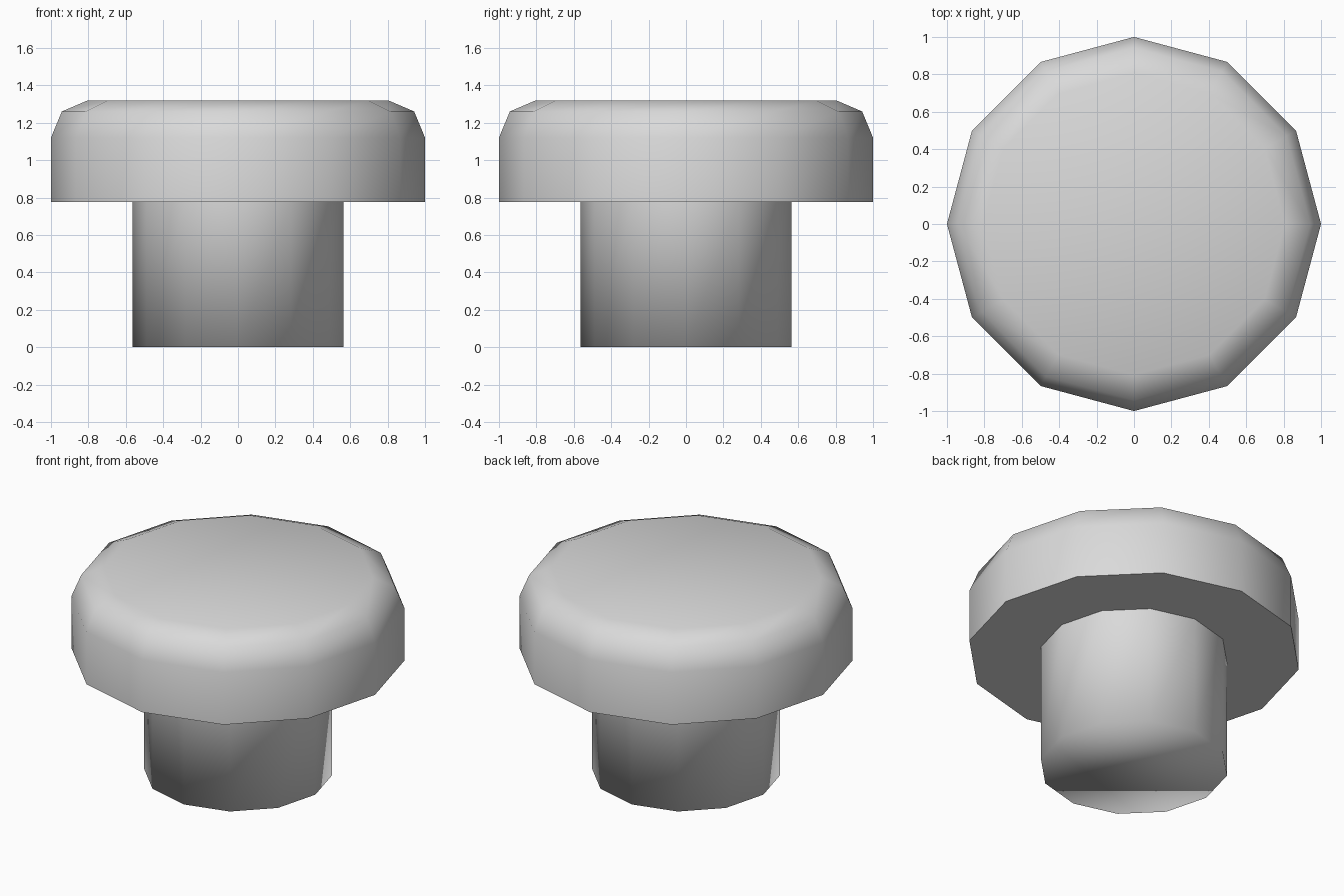
import bpy
import bmesh
from math import cos, sin, pi, radians

SIDES = 12

cube = bpy.data.objects.get("Cube")
if cube:
    bpy.data.objects.remove(cube, do_unlink=True)

grey = bpy.data.materials.new("light_grey")
grey.use_nodes = True
color = (0.7, 0.7, 0.7, 1)
grey.diffuse_color = color
grey.node_tree.nodes["Principled BSDF"].inputs["Base Color"].default_value = color


def turned(name, profile, close_top):
    """Turn a (radius, height) profile, listed bottom to top, into a 12-sided part."""
    bm = bmesh.new()
    rings = []
    for r, z in profile:
        rings.append([bm.verts.new((r * cos(2 * pi * i / SIDES), r * sin(2 * pi * i / SIDES), z))
                      for i in range(SIDES)])
    for low, high in zip(rings, rings[1:]):
        for i in range(SIDES):
            j = (i + 1) % SIDES
            bm.faces.new((low[i], low[j], high[j], high[i]))
    bm.faces.new(rings[0][::-1])
    if close_top:
        bm.faces.new(rings[-1])
    mesh = bpy.data.meshes.new(name)
    bm.to_mesh(mesh)
    bm.free()
    mesh.materials.append(grey)
    obj = bpy.data.objects.new(name, mesh)
    bpy.context.collection.objects.link(obj)
    bpy.ops.object.select_all(action="DESELECT")
    obj.select_set(True)
    bpy.context.view_layer.objects.active = obj
    return obj


# Stem: soft shading runs over its bottom rim, top end meets the cap
turned("stem", [(0.565, 0), (0.565, 0.775)], False)
bpy.ops.object.shade_smooth()

# Cap: rounded upper rim, crisp lower edge
turned("cap", [(1, 0.775), (1, 1.12), (0.942, 1.26), (0.807, 1.318)], True)
bpy.ops.object.shade_smooth_by_angle(angle=radians(60))
